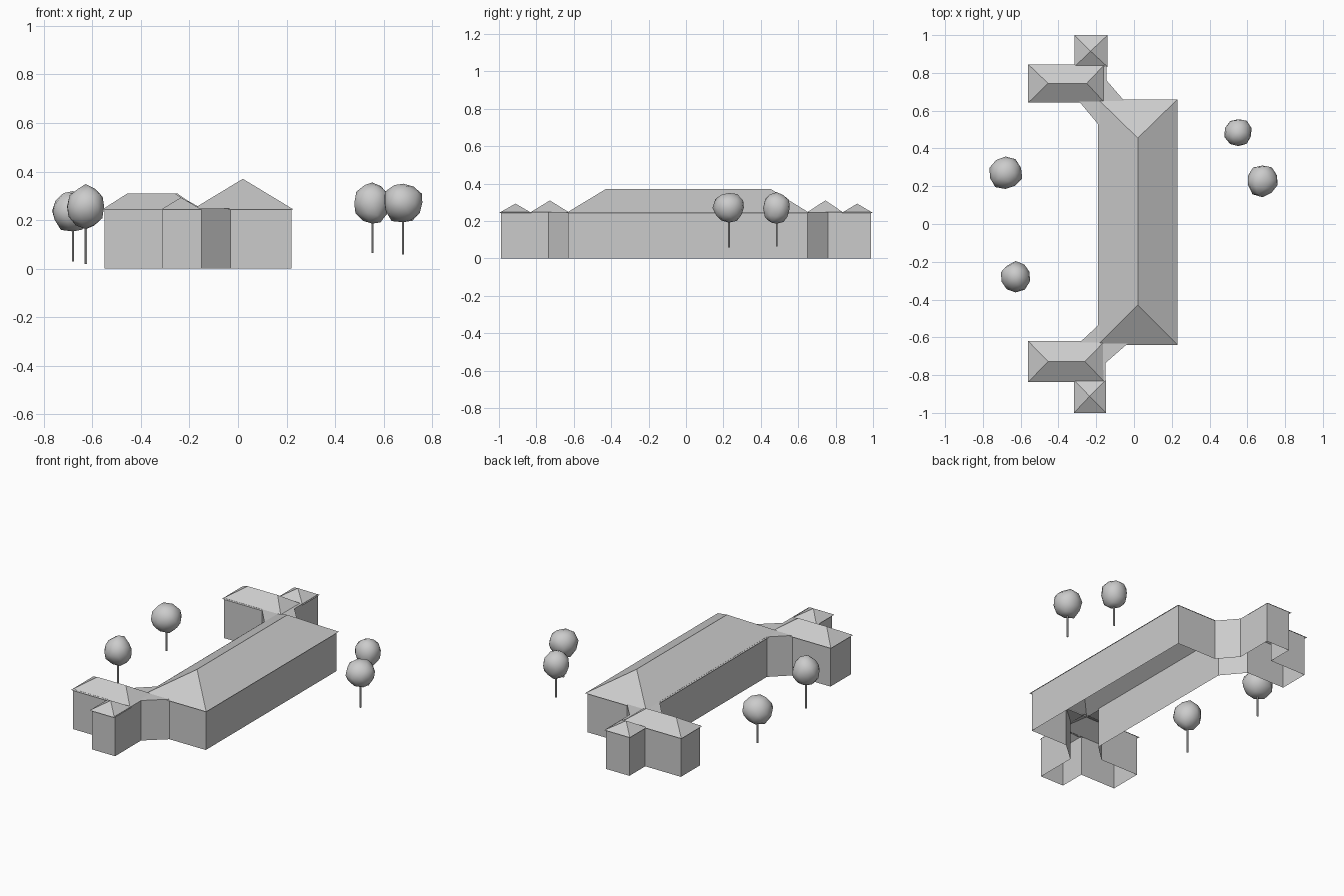
import bpy, bmesh, random
from mathutils import Vector

if "Cube" in bpy.data.objects:
    bpy.data.objects.remove(bpy.data.objects["Cube"])

random.seed(7)
WALL = 0.248   # wall top
EAVE = 0.243   # roof eave height


def finish(name, bm, smooth=False):
    mesh = bpy.data.meshes.new(name)
    bm.to_mesh(mesh)
    bm.free()
    for p in mesh.polygons:
        p.use_smooth = smooth
    ob = bpy.data.objects.new(name, mesh)
    bpy.context.collection.objects.link(ob)
    return ob


def flat(name, pts, z):
    bm = bmesh.new()
    f = bm.faces.new([bm.verts.new((x, y, z)) for x, y in pts])
    f.normal_update()
    if f.normal.z < 0:
        f.normal_flip()
    return finish(name, bm)


def hip_roof(name, x0, x1, y0, y1, ridge_a, ridge_b, top):
    """Open-bottomed hip roof; a zero-length ridge gives a pyramid."""
    bm = bmesh.new()
    c = [bm.verts.new((x, y, EAVE)) for x, y in ((x0, y0), (x1, y0), (x1, y1), (x0, y1))]
    a = bm.verts.new((*ridge_a, top))
    b = a if ridge_a == ridge_b else bm.verts.new((*ridge_b, top))
    along_y = abs(ridge_b[1] - ridge_a[1]) > abs(ridge_b[0] - ridge_a[0])
    peak = [a, a, b, b] if along_y else [a, b, b, a]
    for i in range(4):
        j = (i + 1) % 4
        vs = [c[i], c[j], peak[j]]
        if peak[i] is not peak[j]:
            vs.append(peak[i])
        bm.faces.new(vs)
    return finish(name, bm)


# Outer walls: one continuous outline, open below
outline = [(0.22, -0.63), (0.22, 0.65), (-0.05, 0.65), (-0.145, 0.76), (-0.145, 0.99),
           (-0.305, 0.99), (-0.305, 0.835), (-0.55, 0.835), (-0.55, 0.648), (-0.29, 0.648),
           (-0.183, 0.52), (-0.183, -0.53), (-0.29, -0.63), (-0.55, -0.63), (-0.55, -0.83),
           (-0.31, -0.83), (-0.31, -0.99), (-0.15, -0.99), (-0.15, -0.735), (-0.03, -0.63)]
bm = bmesh.new()
low = [bm.verts.new((x, y, 0)) for x, y in outline]
high = [bm.verts.new((x, y, WALL)) for x, y in outline]
for i in range(len(outline)):
    j = (i + 1) % len(outline)
    bm.faces.new((low[i], low[j], high[j], high[i]))
finish("outer_walls", bm)

# Roofs over the hall, wings and end pavilions
hip_roof("hall_roof", -0.19, 0.23, -0.64, 0.66, (0.02, -0.43), (0.02, 0.455), 0.37)
hip_roof("back_wing_roof", -0.56, -0.155, 0.642, 0.845, (-0.455, 0.745), (-0.25, 0.745), 0.31)
hip_roof("front_wing_roof", -0.56, -0.155, -0.837, -0.62, (-0.455, -0.728), (-0.26, -0.728), 0.31)
hip_roof("back_pavilion_roof", -0.315, -0.14, 0.832, 1.0, (-0.23, 0.915), (-0.23, 0.915), 0.293)
hip_roof("front_pavilion_roof", -0.318, -0.148, -1.0, -0.825, (-0.235, -0.912), (-0.235, -0.912), 0.293)

# Flat roofs of the angled connectors
flat("back_link_roof_outer", [(-0.145, 0.835), (-0.145, 0.76), (-0.05, 0.65), (-0.17, 0.65), (-0.16, 0.835)], WALL)
flat("back_link_roof_inner", [(-0.183, 0.52), (-0.183, 0.65), (-0.29, 0.648)], WALL)
flat("front_link_roof_outer", [(-0.15, -0.83), (-0.15, -0.735), (-0.03, -0.63), (-0.17, -0.63), (-0.16, -0.83)], WALL)
flat("front_link_roof_inner", [(-0.183, -0.53), (-0.183, -0.63), (-0.29, -0.63)], WALL)


# Trees: lumpy crown on a thin trunk
def tree(n, x, y, radius, crown_low, crown_high, base):
    mid, half = (crown_low + crown_high) / 2, (crown_high - crown_low) / 2
    bm = bmesh.new()
    bmesh.ops.create_icosphere(bm, subdivisions=2, radius=1)
    for v in bm.verts:
        k = random.uniform(0.92, 1.05)
        v.co = Vector((x + v.co.x * radius * k, y + v.co.y * radius * k, mid + v.co.z * half * k))
    finish(f"tree_crown_{n}", bm, True)
    bpy.ops.mesh.primitive_cylinder_add(vertices=6, radius=0.005, depth=mid - base,
                                        location=(x, y, (mid + base) / 2))
    bpy.context.object.name = f"tree_trunk_{n}"


tree(1, -0.68, 0.27, 0.09, 0.15, 0.325, 0.03)
tree(2, -0.627, -0.28, 0.08, 0.165, 0.347, 0.02)
tree(3, 0.553, 0.485, 0.075, 0.18, 0.357, 0.065)
tree(4, 0.68, 0.23, 0.086, 0.187, 0.355, 0.058)
